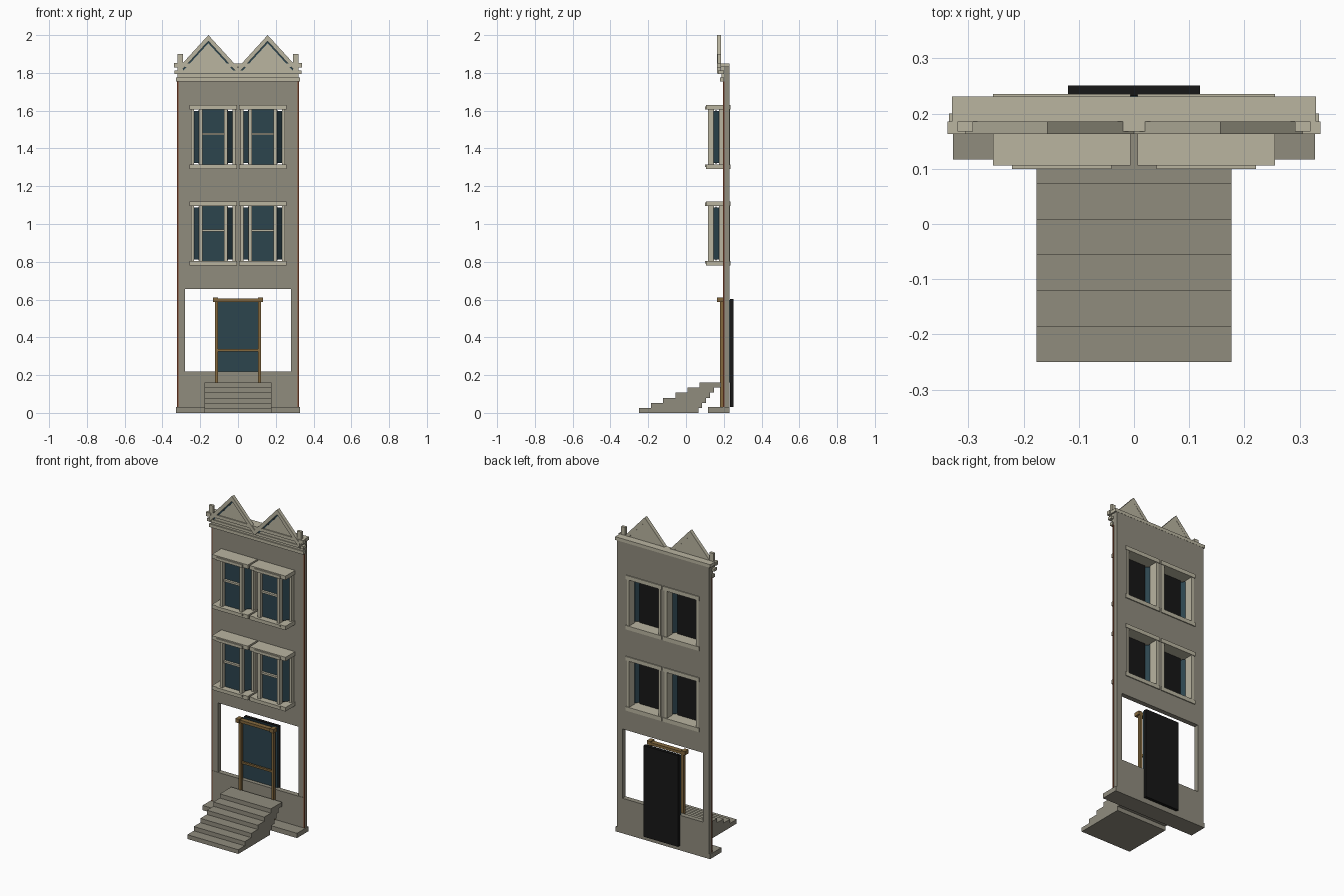
import bpy, bmesh, math
from mathutils import Vector

if "Cube" in bpy.data.objects:
    bpy.data.objects.remove(bpy.data.objects["Cube"])


def mat(name, rgb):
    m = bpy.data.materials.new(name)
    m.diffuse_color = (*[(c / 255) ** 2.2 for c in rgb], 1)
    m.use_nodes = True
    m.node_tree.nodes["Principled BSDF"].inputs["Base Color"].default_value = m.diffuse_color
    return m


STONE = mat("stone", (143, 139, 125))
TRIM = mat("pale_trim", (184, 179, 159))
GLASS = mat("blue_glass", (48, 70, 79))
BLACK = mat("black_backing", (29, 29, 29))
WOOD = mat("wood", (130, 104, 64))
BRICK = mat("brick_red", (128, 72, 48))


def finish(name, bm, material):
    bmesh.ops.recalc_face_normals(bm, faces=bm.faces)
    me = bpy.data.meshes.new(name)
    bm.to_mesh(me)
    bm.free()
    me.materials.append(material)
    ob = bpy.data.objects.new(name, me)
    bpy.context.collection.objects.link(ob)
    return ob


def box(name, x, y, z, material):
    """Box from (min, max) ranges."""
    bm = bmesh.new()
    bmesh.ops.create_cube(bm, size=1)
    for v in bm.verts:
        v.co = Vector([(r[0] + r[1]) / 2 + c * (r[1] - r[0]) for r, c in zip((x, y, z), v.co)])
    return finish(name, bm, material)


def prism(name, pts, axis, lo, hi, material):
    """Extrude a profile: axis 'x' takes (y, z), 'y' takes (x, z), 'z' takes (x, y)."""
    def place(p, d):
        return {'x': (d, p[0], p[1]), 'y': (p[0], d, p[1]), 'z': (p[0], p[1], d)}[axis]
    bm = bmesh.new()
    f = bm.faces.new([bm.verts.new(place(p, lo)) for p in pts])
    ext = bmesh.ops.extrude_face_region(bm, geom=[f])["geom"]
    shift = Vector(place((0, 0), hi - lo))
    bmesh.ops.translate(bm, vec=shift, verts=[v for v in ext if isinstance(v, bmesh.types.BMVert)])
    return finish(name, bm, material)


# Wall sheet with shop opening and four window openings
WIN_X, FLOORS = 0.131, (0.78, 1.29)
xs = [-0.32, -0.28, -0.244, -0.018, 0.018, 0.244, 0.28, 0.32]
zs = [0.22, 0.655, 0.80, 1.10, 1.31, 1.61, 1.83]
bm = bmesh.new()
for i in range(len(xs) - 1):
    for j in range(len(zs) - 1):
        if (j == 0 and 0 < i < 6) or (j in (2, 4) and i in (2, 4)):
            continue
        bm.faces.new([bm.verts.new((xs[a], 0.20, zs[b]))
                      for a, b in ((i, j), (i + 1, j), (i + 1, j + 1), (i, j + 1))])
bmesh.ops.remove_doubles(bm, verts=bm.verts, dist=0.0001)
ext = bmesh.ops.extrude_face_region(bm, geom=bm.faces[:])["geom"]
bmesh.ops.translate(bm, vec=(0, 0.03, 0), verts=[v for v in ext if isinstance(v, bmesh.types.BMVert)])
bmesh.ops.dissolve_limit(bm, angle_limit=0.01, verts=bm.verts, edges=bm.edges)
finish("facade_wall", bm, STONE)
box("plinth_wall", (-0.32, 0.32), (0.198, 0.23), (0.03, 0.22), STONE)
box("base_course", (-0.328, 0.328), (0.117, 0.23), (0, 0.03), STONE)
for s in (-1, 1):
    box("brick_edge", sorted((s * 0.316, s * 0.323)), (0.197, 0.203), (0.03, 1.755), BRICK)

# Stairs: one stepped side profile, open underneath at the back
N, H = 6, 0.16
front, back = [], []
for i in range(N):
    z0, z1 = i * H / N, (i + 1) * H / N
    y0, y1 = -0.25 + 0.0645 * i, (0.065 + 0.021 * i if i < N - 1 else 0.185)
    front += [(y0, z0), (y0, z1)]
    back += [(y1, z0), (y1, z1)]
prism("stairs", front + back[::-1], 'x', -0.177, 0.177, STONE)

# Door with wooden surround
for s in (-1, 1):
    box("door_post", sorted((s * 0.106, s * 0.122)), (0.18, 0.2), (0.03, 0.59), WOOD)
    box("door_cap_block", sorted((s * 0.106, s * 0.132)), (0.163, 0.2), (0.587, 0.611), WOOD)
box("door_header", (-0.122, 0.122), (0.17, 0.2), (0.588, 0.605), WOOD)
box("door_rail", (-0.107, 0.107), (0.185, 0.198), (0.326, 0.338), WOOD)
box("door_glass", (-0.12, 0.12), (0.222, 0.232), (0.16, 0.598), GLASS)
box("door_backing", (-0.12, 0.12), (0.232, 0.251), (0.03, 0.602), BLACK)

# Bay windows
for cx in (-WIN_X, WIN_X):
    for z in FLOORS:
        lo, hi = z + 0.025, z + 0.315
        full = (cx - 0.125, cx + 0.125)
        lip = (cx - 0.09, cx + 0.09)
        box("window_sill", full, (0.106, 0.236), (z, lo), TRIM)
        box("window_header", full, (0.106, 0.236), (hi, z + 0.34), TRIM)
        box("header_lip", lip, (0.10, 0.107), (hi, hi + 0.018), TRIM)
        box("sill_lip", lip, (0.10, 0.107), (lo - 0.014, lo), TRIM)
        box("window_rail", (cx - 0.06, cx + 0.06), (0.125, 0.142), (z + 0.18, z + 0.192), TRIM)
        box("window_glass", (cx - 0.07, cx + 0.07), (0.14, 0.148), (lo, hi), GLASS)
        box("window_backing", (cx - 0.078, cx + 0.078), (0.155, 0.162), (lo + 0.002, hi - 0.002), BLACK)
        for s in (-1, 1):
            box("front_mullion", sorted((cx + s * 0.058, cx + s * 0.076)), (0.117, 0.148), (lo, hi), TRIM)
            box("side_post", sorted((cx + s * 0.101, cx + s * 0.117)), (0.175, 0.232), (lo, hi), TRIM)
            pane = [(0.074, 0.142), (0.104, 0.176), (0.098, 0.18), (0.068, 0.147)]
            prism("side_glass", [(cx + s * a, b) for a, b in pane], 'z', lo + 0.008, hi - 0.008, GLASS)

# Cornice bands
box("cornice_cap", (-0.33, 0.33), (0.168, 0.231), (1.83, 1.85), TRIM)
box("cornice_middle", (-0.335, 0.335), (0.17, 0.2), (1.795, 1.812), TRIM)
box("cornice_frieze", (-0.32, 0.32), (0.188, 0.2), (1.775, 1.83), TRIM)
box("cornice_lower", (-0.328, 0.328), (0.18, 0.2), (1.755, 1.775), TRIM)

# Twin gables: raking bars, dark shadow line, infill panel, end posts
PEAK, DROP = 2.0, 0.172
for cx in (-0.157, 0.157):
    def chevron(name, top, thick, y0, y1, material, w=0.157):
        d = DROP * w / 0.157
        pts = [(cx - w, top - d), (cx, top), (cx + w, top - d),
               (cx + w, top - d - thick), (cx, top - thick), (cx - w, top - d - thick)]
        prism(name, pts, 'y', y0, y1, material)
    chevron("gable_bars", PEAK, 0.032, 0.163, 0.186, TRIM)
    chevron("gable_dark_line", PEAK - 0.031, 0.012, 0.172, 0.178, GLASS, 0.147)
    prism("gable_panel", [(cx - 0.14, 1.812), (cx + 0.14, 1.812), (cx, 1.97)], 'y', 0.175, 0.185, TRIM)
for s in (-1, 1):
    box("gable_end_post", sorted((s * 0.292, s * 0.32)), (0.168, 0.186), (1.81, 1.9), TRIM)
    box("gable_foot", sorted((s * 0.305, s * 0.338)), (0.163, 0.186), (1.828, 1.852), TRIM)
